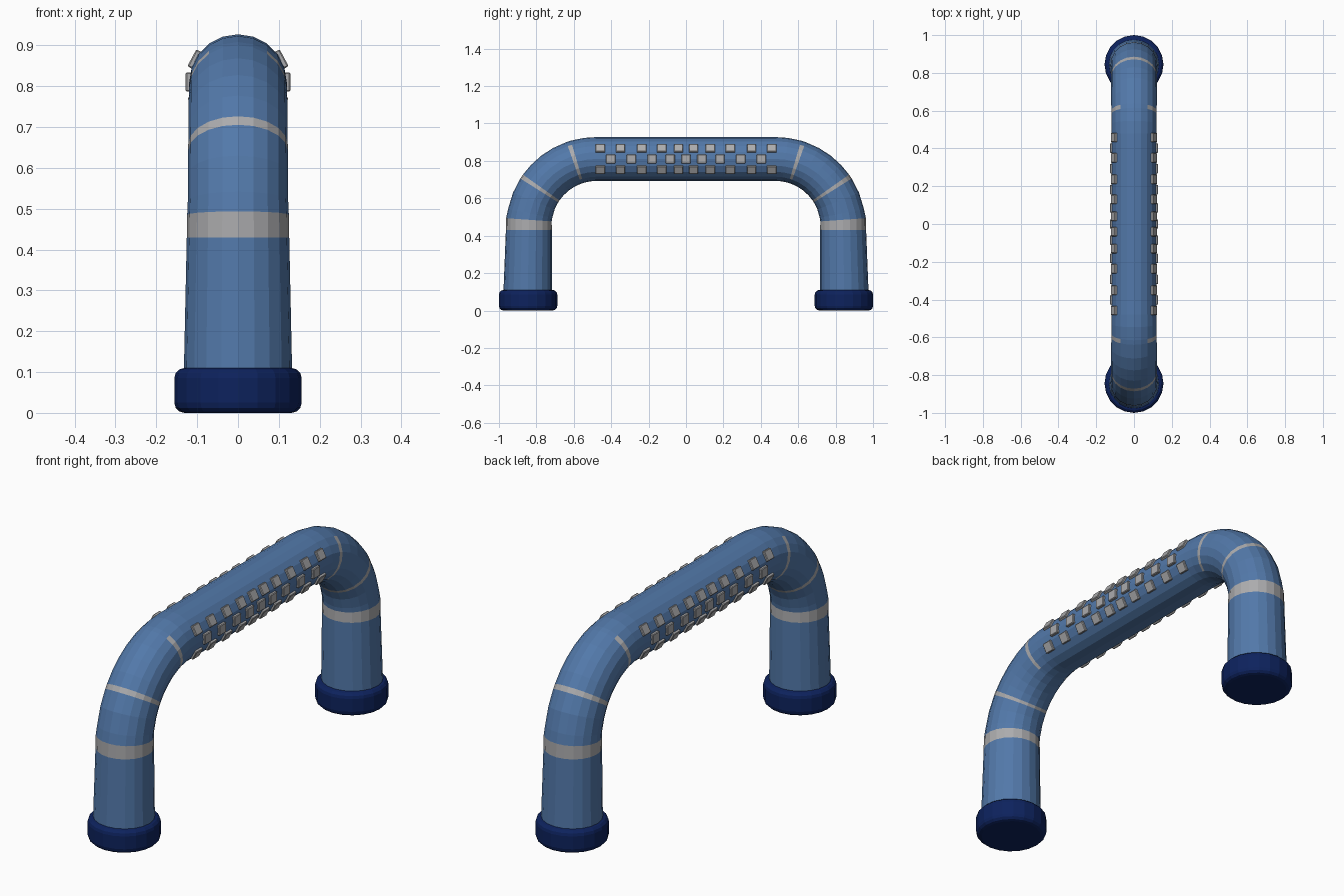
import bpy, bmesh, math
from mathutils import Matrix, Vector

if "Cube" in bpy.data.objects:
    bpy.data.objects.remove(bpy.data.objects["Cube"])


def mat(name, rgb):
    m = bpy.data.materials.new(name)
    m.diffuse_color = (*rgb, 1)
    m.use_nodes = True
    m.node_tree.nodes["Principled BSDF"].inputs["Base Color"].default_value = m.diffuse_color
    return m


BLUE = mat("tube blue", (0.085, 0.19, 0.40))
GREY = mat("light grey", (0.41, 0.41, 0.42))
NAVY = mat("foot navy", (0.004, 0.016, 0.11))

SIDES = 20
BAR_Z, BEND_Y, BEND_Z, BEND_R = 0.81, 0.48, 0.45, 0.36


def finish(bm, name, mats):
    bmesh.ops.recalc_face_normals(bm, faces=bm.faces)
    me = bpy.data.meshes.new(name)
    bm.to_mesh(me)
    bm.free()
    for m in mats:
        me.materials.append(m)
    ob = bpy.data.objects.new(name, me)
    bpy.context.collection.objects.link(ob)
    return ob


# Half of the path: (y, z, bend angle, radius, stripe kind of next segment)
half = [(0.847, 0.05, 0, 0.131, 0), (0.84, 0.43, 0, 0.123, 1), (0.84, 0.485, 4, 0.122, 0)]
for a, kind in [(11, 0), (22, 0), (32.2, 2), (35.2, 0), (43, 0), (52, 0), (61, 0),
                (70.5, 3), (73.5, 0), (82, 0), (90, 0)]:
    t = math.radians(a)
    half.append((BEND_Y + BEND_R * math.cos(t), BEND_Z + BEND_R * math.sin(t), a,
                 0.121 - 0.004 * a / 90, kind))

# Full path, the second half mirrored in y
n = len(half)
path = list(half)
for i in range(n - 1, -1, -1):
    y, z, a, r, _ = half[i]
    kind = half[i - 1][4] if i else 0
    path.append((-y, z, 180 - a, r, kind))

# Bent tube with grey stripes
bm = bmesh.new()
rings = []
for y, z, a, r, _ in path:
    t = math.radians(a)
    ring = []
    for k in range(SIDES):
        p = 2 * math.pi * k / SIDES
        d = r * math.cos(p)
        ring.append(bm.verts.new((r * 1.02 * math.sin(p), y + d * math.cos(t), z + d * math.sin(t))))
    rings.append(ring)
for i in range(len(rings) - 1):
    kind = path[i][4]
    for k in range(SIDES):
        j = (k + 1) % SIDES
        f = bm.faces.new((rings[i][k], rings[i][j], rings[i + 1][j], rings[i + 1][k]))
        side = abs(f.calc_center_median().x) > 0.06
        f.material_index = 1 if kind in (1, 2) or (kind == 3 and side) else 0
bm.faces.new(rings[0])
bm.faces.new(rings[-1])
finish(bm, "bent_tube", [BLUE, GREY])

# Rounded feet
for s, label in ((-1, "front"), (1, "back")):
    bm = bmesh.new()
    bmesh.ops.create_cone(bm, cap_ends=True, segments=SIDES, radius1=0.156, radius2=0.156, depth=0.11,
                          matrix=Matrix.Translation((0, s * 0.844, 0.055)))
    rims = [e for e in bm.edges if abs(e.verts[0].co.z - e.verts[1].co.z) < 1e-4]
    bmesh.ops.bevel(bm, geom=rims, offset=0.025, segments=3, profile=0.5, affect='EDGES')
    finish(bm, label + "_foot", [NAVY])

# Checkered grip pads along both sides of the bar
outer = [0.04, 0.13, 0.237, 0.35, 0.458]
middle = [0.085, 0.182, 0.293, 0.402]
both = lambda ys: [s * y for y in ys for s in (-1, 1)]
rows = [(28, both(outer)), (0, both(middle) + [0]), (-28, both(outer))]
for s, label in ((-1, "left"), (1, "right")):
    bm = bmesh.new()
    for ang, ys in rows:
        t = math.radians(ang)
        turn = Matrix.Rotation(-t * s, 4, 'Y')
        centre = Vector((s * 0.119 * math.cos(t), 0, BAR_Z + 0.118 * math.sin(t)))
        for y in ys:
            m = Matrix.Translation(centre + Vector((0, y, 0))) @ turn @ Matrix.Diagonal((0.018, 0.05, 0.047, 1))
            bmesh.ops.create_cube(bm, size=1, matrix=m)
    bmesh.ops.bevel(bm, geom=list(bm.edges), offset=0.003, segments=1, affect='EDGES')
    finish(bm, label + "_grip_pads", [GREY])
